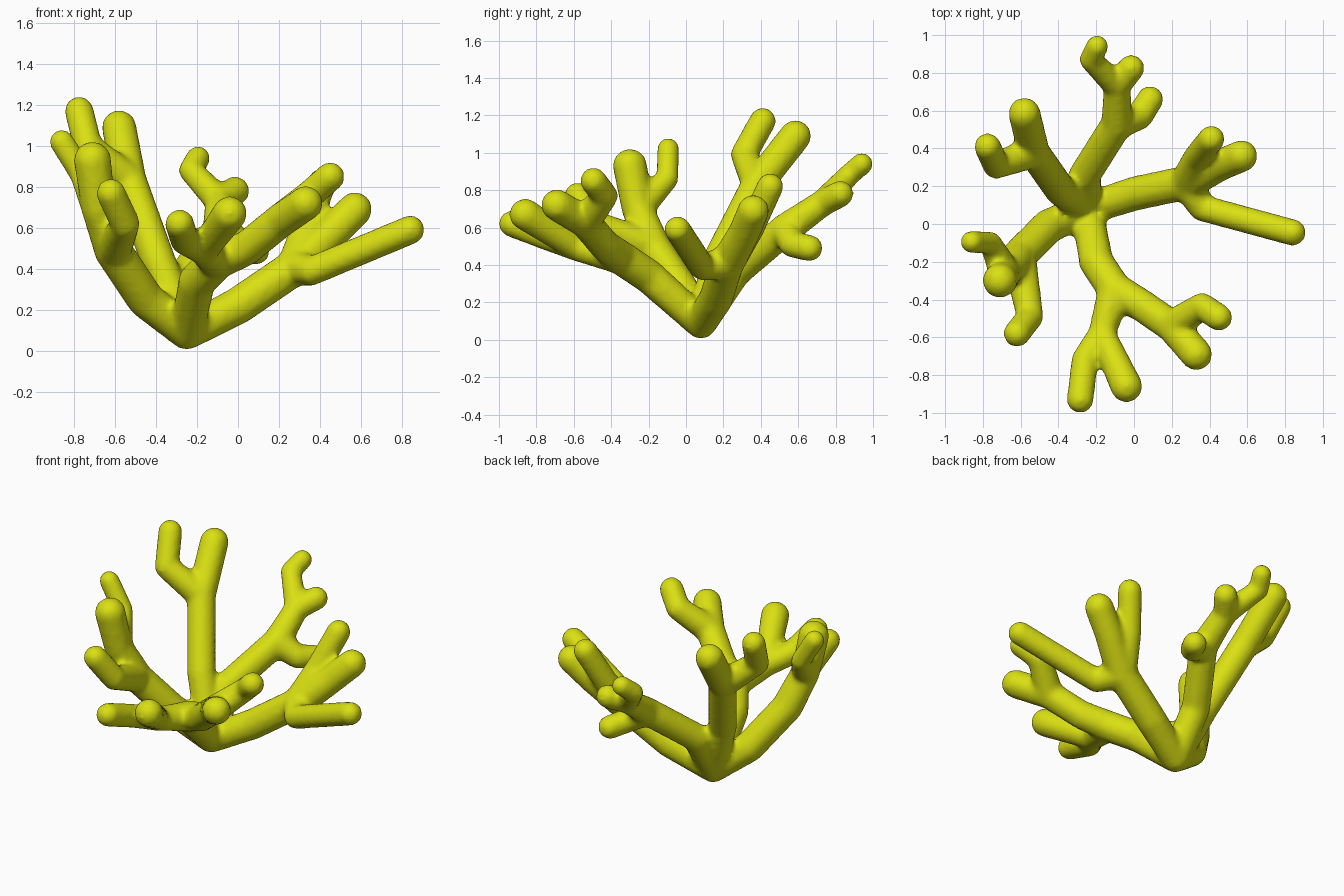
import bpy, bmesh
from mathutils import Vector, Matrix

if "Cube" in bpy.data.objects:
    bpy.data.objects.remove(bpy.data.objects["Cube"])

TRUNK, THICK, SLIM, TWIG = 0.095, 0.088, 0.074, 0.062
bm = bmesh.new()


def grow(start, *path, r=SLIM):
    """Sweep balls from a node through the path, easing to radius r; return the end node."""
    here, radius = start
    for p in path:
        p = Vector(p)
        n = int((p - here).length / 0.02) + 1
        for i in range(n + 1):
            t = i / n
            bmesh.ops.create_icosphere(bm, subdivisions=2, radius=radius + (r - radius) * t,
                                       matrix=Matrix.Translation(here.lerp(p, t)))
        here, radius = p, r
    return here, radius


root = (Vector((-.25, .08, .09)), THICK)

# East arm
east = grow(root, (0, .16, .22), (.28, .22, .41), r=TRUNK)
grow(east, (.36, .085, .39), (.84, -.045, .59))
grow(east, (.45, .31, .57), (.57, .36, .69), r=THICK)
grow(east, (.33, .35, .6), (.41, .45, .82))

# South arm, splitting into two forks
south = grow(root, (-.2, -.2, .34), (-.1, -.35, .44), r=TRUNK)
fork = grow(south, (.04, -.43, .5), (.2, -.54, .63), r=THICK)
grow(fork, (.33, -.69, .72), r=THICK)
grow(fork, (.36, -.435, .77), (.45, -.495, .85))
fork = grow(south, (-.17, -.58, .49), r=SLIM)
grow(fork, (-.26, -.72, .54), (-.285, -.93, .62))
grow(fork, (-.04, -.86, .67), r=THICK)

# North arm
north = grow(root, (-.26, .26, .36), (-.09, .53, .59), r=THICK)
grow(north, (.03, .57, .51), (.085, .66, .49))
fork = grow(north, (-.09, .73, .73), r=SLIM)
grow(fork, (-.015, .825, .78))
grow(fork, (-.23, .87, .88), (-.195, .94, .94), r=TWIG)

# North-west arm
north_west = grow(root, (-.39, .18, .44), (-.53, .38, .83), r=THICK)
grow(north_west, (-.58, .585, 1.09), r=THICK)
grow(north_west, (-.73, .31, .99), (-.775, .41, 1.17))

# South-west arm
south_west = grow(root, (-.45, -.01, .25), (-.61, -.17, .49), r=TRUNK)
bend = grow(south_west, (-.68, -.26, .7), r=THICK)
grow(bend, (-.71, -.3, .93), r=TRUNK)
grow(bend, (-.76, -.1, .86), (-.86, -.095, 1.02), r=TWIG)
grow(south_west, (-.55, -.49, .62), (-.62, -.58, .77))

mesh = bpy.data.meshes.new("coral_branches")
bm.to_mesh(mesh)
bm.free()
coral = bpy.data.objects.new("coral_branches", mesh)
bpy.context.collection.objects.link(coral)

# Fuse into one skin and soften the forks
fuse = coral.modifiers.new("fuse", 'REMESH')
fuse.mode = 'VOXEL'
fuse.voxel_size = 0.016
fuse.use_smooth_shade = True
soften = coral.modifiers.new("soften", 'SMOOTH')
soften.iterations = 8

# Colour
yellow = bpy.data.materials.new("coral_yellow")
yellow.diffuse_color = (.7, .74, .006, 1)
yellow.use_nodes = True
yellow.node_tree.nodes["Principled BSDF"].inputs["Base Color"].default_value = yellow.diffuse_color
mesh.materials.append(yellow)
